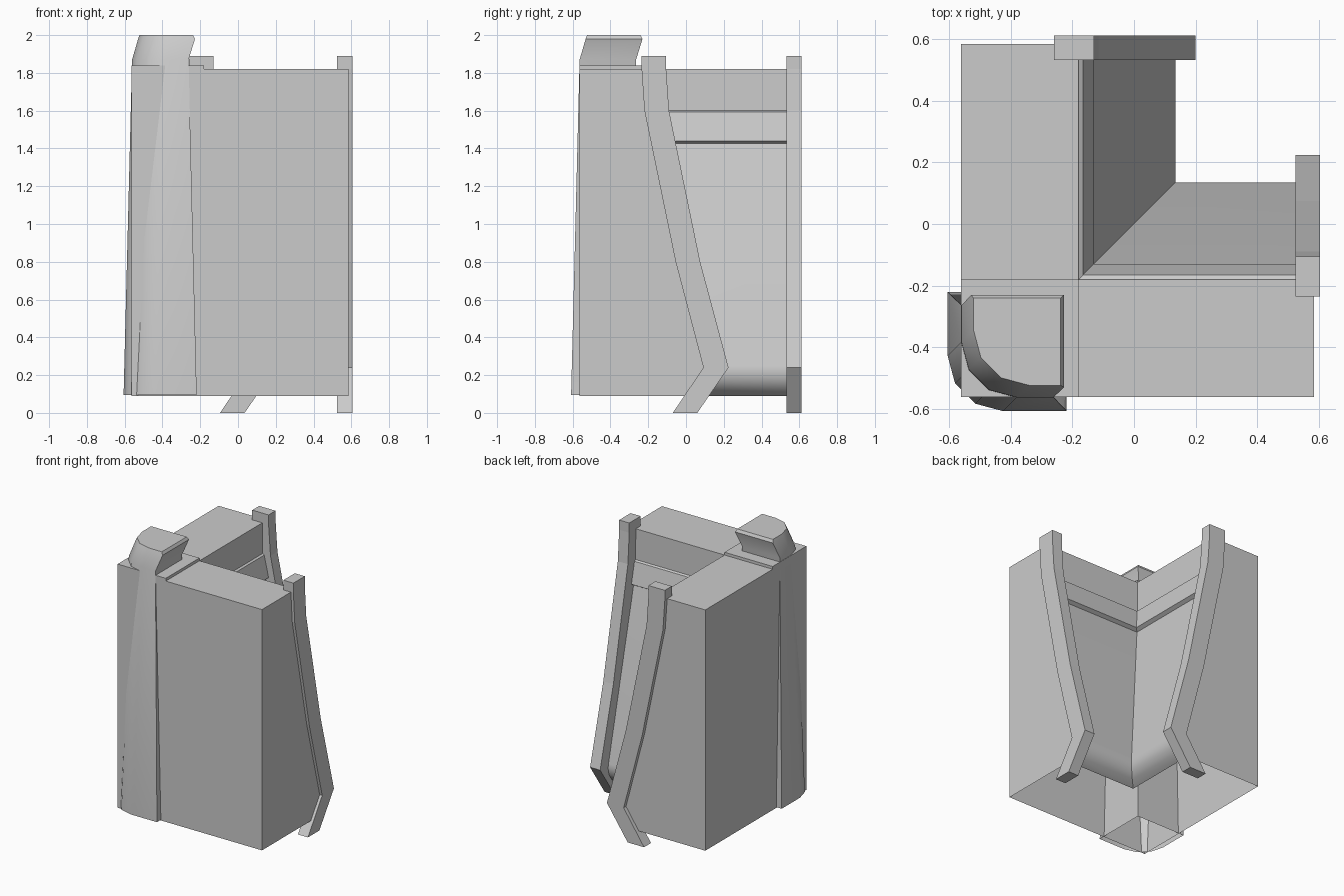
import bpy, bmesh, math

if "Cube" in bpy.data.objects:
    bpy.data.objects.remove(bpy.data.objects["Cube"])

OFF = 0.0025  # small shift that centres the corner on both axes


def make(name, verts, faces, smooth=None):
    mesh = bpy.data.meshes.new(name)
    mesh.from_pydata(verts, [], faces)
    bm = bmesh.new()
    bm.from_mesh(mesh)
    bmesh.ops.recalc_face_normals(bm, faces=bm.faces)
    bm.to_mesh(mesh)
    bm.free()
    if smooth:
        mesh.shade_smooth()
        mesh.set_sharp_from_angle(angle=math.radians(smooth))
    obj = bpy.data.objects.new(name, mesh)
    bpy.context.collection.objects.link(obj)
    return obj


def loft(name, rings, closed=True, cap_first=True, smooth=None):
    """Join rings of equal length; closed=False leaves the profile open."""
    n = len(rings[0])
    verts = [v for r in rings for v in r]
    faces = [(k * n + i, k * n + (i + 1) % n, (k + 1) * n + (i + 1) % n, (k + 1) * n + i)
             for k in range(len(rings) - 1) for i in range(n if closed else n - 1)]
    faces.append(tuple(range(len(verts) - n, len(verts))))
    if cap_first:
        faces.append(tuple(range(n)))
    return make(name, verts, faces, smooth)


# L-shaped wall: profile swept round a mitred corner, open underneath
wall = [(-0.563, 0.09), (-0.563, 1.82), (-0.18, 1.82), (-0.178, 1.6),
        (-0.165, 1.592), (-0.13, 1.44), (-0.155, 1.425),
        (0.13, 0.25), (0.135, 0.22), (0.125, 0.17), (0.092, 0.12), (0.04, 0.09)]
END = 0.585
loft("corner_wall", [[(END, p, z) for p, z in wall],
                     [(p, p, z) for p, z in wall],
                     [(p, END, z) for p, z in wall]], closed=False, smooth=32)


# Square plate under the pillar hood
def square(z):
    return [(-0.563, -0.563, z), (-0.18, -0.563, z), (-0.18, -0.18, z), (-0.563, -0.18, z)]


loft("corner_plate", [square(1.8), square(1.84)])


# Corner pillar: tapered rounded box with an overhanging hood, open underneath
def pillar_ring(z, outer, inner, r=0.18):
    c = -outer + r
    ring = [(-inner, -inner), (-outer, -inner)]
    for k in range(4):
        a = math.radians(30 * k)
        ring.append((c - r * math.cos(a), c - r * math.sin(a)))
    ring.append((-inner, -outer))
    return [(x + OFF / 2, y - OFF / 2, z) for x, y in ring]


loft("corner_pillar", [pillar_ring(z, o, i) for z, o, i in
                       [(0.095, 0.607, 0.22), (1.87, 0.562, 0.263),
                        (1.98, 0.53, 0.229), (2.0, 0.523, 0.24)]],
     cap_first=False, smooth=32)

# Bent ribs framing both open ends
outer_edge = [(-0.235, 1.89), (-0.235, 1.82), (-0.22, 1.6), (-0.055, 0.8), (0.092, 0.24), (-0.07, 0)]
inner_edge = [(0.06, 0), (0.225, 0.24), (0.075, 0.8), (-0.09, 1.6), (-0.105, 1.82), (-0.105, 1.89)]
rib = outer_edge + inner_edge
loft("right_end_rib", [[(x, p, z) for p, z in rib] for x in (0.525, 0.605)])
loft("back_end_rib", [[(p - 0.025, y, z) for p, z in rib] for y in (0.533, 0.612)])
